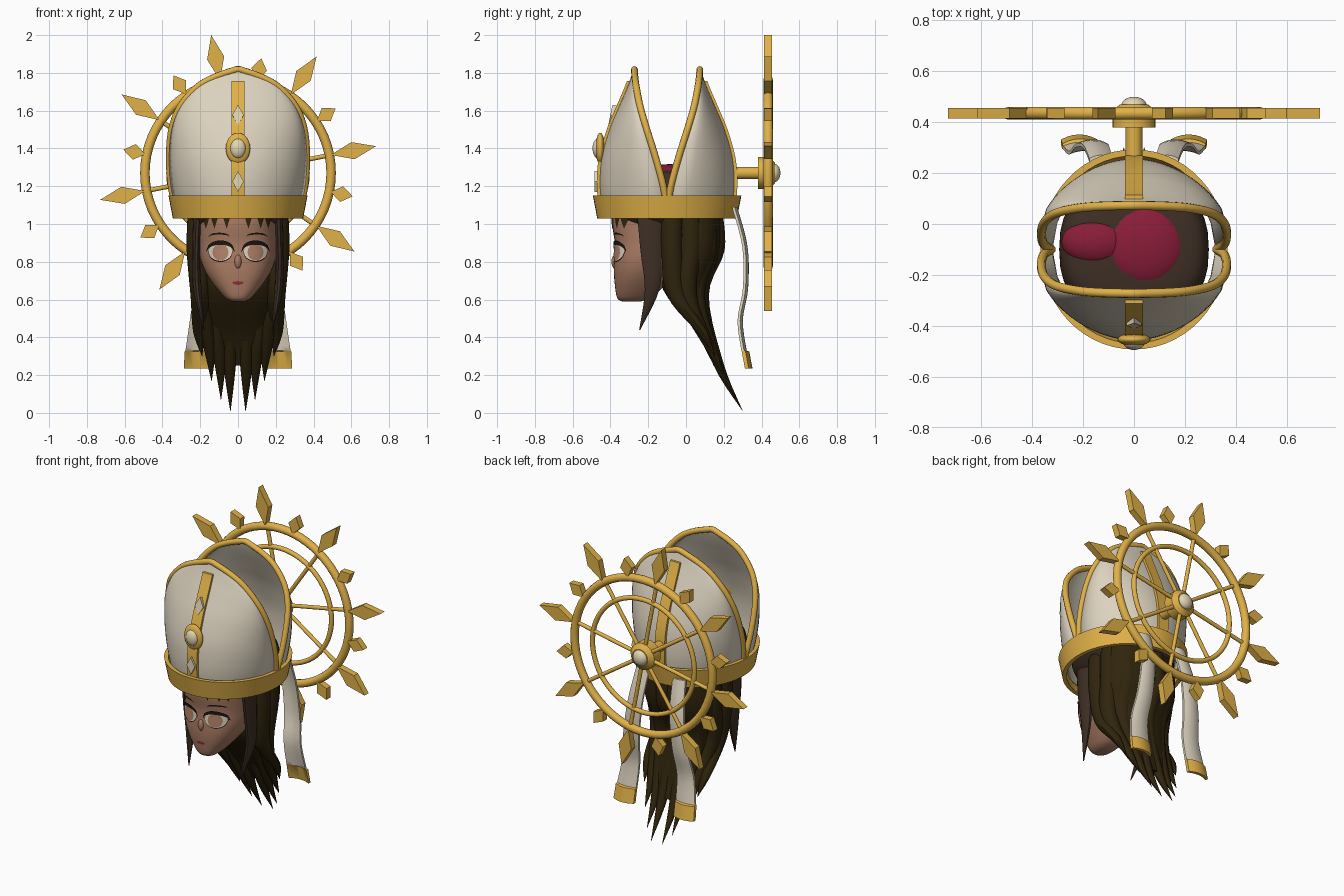
import bpy, bmesh
from math import sin, cos, pi, radians
from mathutils import Matrix

cube = bpy.data.objects.get("Cube")
if cube:
    bpy.data.objects.remove(cube)


def material(name, r, g, b):
    m = bpy.data.materials.new(name)
    m.use_nodes = True
    m.diffuse_color = (r, g, b, 1)
    m.node_tree.nodes["Principled BSDF"].inputs["Base Color"].default_value = (r, g, b, 1)
    return m


GOLD = material("gold", .75, .44, .065)
CREAM = material("cream", .72, .65, .52)
STONE = material("pale stone", .76, .68, .47)
HAIR = material("dark hair", .029, .018, .004)
LOCK = material("brown hair", .048, .028, .018)
SKIN = material("skin", .40, .20, .125)
LASH = material("lash", .012, .008, .006)
IRIS = material("iris", .44, .22, .14)
LIP = material("lip", .3, .03, .04)
MAROON = material("maroon", .25, .012, .04)


def finish(name, bm, mats, loc=(0, 0, 0), rot=(0, 0, 0), smooth=40):
    bmesh.ops.remove_doubles(bm, verts=bm.verts, dist=.0004)
    bmesh.ops.recalc_face_normals(bm, faces=bm.faces)
    me = bpy.data.meshes.new(name)
    bm.to_mesh(me)
    bm.free()
    ob = bpy.data.objects.new(name, me)
    bpy.context.collection.objects.link(ob)
    for m in mats:
        me.materials.append(m)
    ob.location, ob.rotation_euler = loc, rot
    if smooth:
        bpy.ops.object.select_all(action='DESELECT')
        ob.select_set(True)
        bpy.context.view_layer.objects.active = ob
        bpy.ops.object.shade_smooth_by_angle(angle=radians(smooth))
    return ob


def dense(keys, steps=5):
    """Smooth curve through tuples of any length."""
    out = []
    for i in range(len(keys) - 1):
        a, b = keys[max(i - 1, 0)], keys[i]
        c, d = keys[i + 1], keys[min(i + 2, len(keys) - 1)]
        for k in range(steps):
            t = k / steps
            out.append(tuple(q + .5 * t * (r - p + t * (2*p - 5*q + 4*r - s + t * (3*q - p - 3*r + s)))
                             for p, q, r, s in zip(a, b, c, d)))
    return out + [keys[-1]]


def oval(n, p=2):
    def f(v):
        return abs(v) ** (2 / p) * (1 if v > 0 else -1)
    return [(f(cos(2 * pi * k / n)), f(sin(2 * pi * k / n))) for k in range(n)]


BOX = [(-1, -1), (1, -1), (1, 1), (-1, 1)]
ACROSS = [k / 3 - 1 for k in range(7)]
CURVED = [(u, 1 - 2 * u * u) for u in ACROSS] + [(u, 3 - 2 * u * u) for u in reversed(ACROSS)]


def loft(name, stations, section, mats, ring=False, rule=None, smooth=40):
    """Skin sections placed at (x, y, z, half width, half depth)."""
    bm = bmesh.new()
    rows = [[bm.verts.new((x + u * rx, y + v * ry, z)) for u, v in section]
            for x, y, z, rx, ry in stations]
    n = len(section)
    for a, b in zip(rows, rows[1:] + rows[:1] if ring else rows[1:]):
        for k in range(n):
            bm.faces.new((a[k], a[(k + 1) % n], b[(k + 1) % n], b[k]))
    if not ring:
        bm.faces.new(rows[0])
        bm.faces.new(rows[-1])
    if rule:
        for f in bm.faces:
            f.material_index = rule(f.calc_center_median())
    return finish(name, bm, mats, smooth=smooth)


def ball(name, loc, size, mat):
    bm = bmesh.new()
    bmesh.ops.create_uvsphere(bm, u_segments=24, v_segments=14, radius=1)
    bmesh.ops.scale(bm, vec=size, verts=bm.verts)
    return finish(name, bm, [mat], loc)


def rod(name, loc, rot, radius, start, end, mat, end_radius=None):
    bm = bmesh.new()
    bmesh.ops.create_cone(bm, cap_ends=True, segments=24, radius1=radius, radius2=end_radius or radius,
                          depth=end - start, matrix=Matrix.Translation((0, 0, (start + end) / 2)))
    return finish(name, bm, [mat], loc, rot)


def kite(name, low, wide, high, half, depth, mat, loc, rot):
    bm = bmesh.new()
    outline = [(0, low), (half, wide), (0, high), (-half, wide)]
    face = bm.faces.new([bm.verts.new((x, -depth / 2, z)) for x, z in outline])
    new = bmesh.ops.extrude_face_region(bm, geom=[face])["geom"]
    bmesh.ops.translate(bm, vec=(0, depth, 0), verts=[v for v in new if isinstance(v, bmesh.types.BMVert)])
    return finish(name, bm, [mat], loc, rot, smooth=0)


def tube(name, points, radius, mat):
    cu = bpy.data.curves.new(name, 'CURVE')
    cu.dimensions, cu.bevel_depth, cu.bevel_resolution = '3D', radius, 3
    sp = cu.splines.new('POLY')
    sp.points.add(len(points) - 1)
    for p, co in zip(sp.points, points):
        p.co = (*co, 1)
    cu.materials.append(mat)
    bpy.context.collection.objects.link(bpy.data.objects.new(name, cu))


# Head
face = dense([(0, -.29, .59, .035, .05), (0, -.275, .61, .07, .09), (0, -.24, .68, .13, .137),
              (0, -.2, .75, .175, .182), (0, -.165, .82, .2, .215), (0, -.135, .9, .207, .242),
              (0, -.115, 1, .21, .275), (0, -.11, 1.1, .21, .27)])
loft("head", face, oval(40, 2.5), [SKIN], smooth=60)
ball("nose", (0, -.37, .8), (.02, .025, .04), SKIN)


def face_y(x, z):
    a, b = next((p for p in zip(face, face[1:]) if p[1][2] >= z), face[-2:])
    t = (z - a[2]) / (b[2] - a[2])
    y, w, d = (a[i] + t * (b[i] - a[i]) for i in (1, 3, 4))
    return y - d * max(0, 1 - abs(x / w) ** 2.5) ** .4


def decal(name, cx, half, low, high, mat, lift):
    """Thin painted patch on the face between two curves of u in -1..1."""
    bm = bmesh.new()
    cols = []
    for i in range(17):
        u = i / 8 - 1
        x, lo, hi = cx + u * half, low(u), high(u)
        heights = [lo + (hi - lo) * j / 6 for j in range(7)]
        cols.append([bm.verts.new((x, face_y(x, z) - lift, z)) for z in heights])
    for a, b in zip(cols, cols[1:]):
        for j in range(6):
            bm.faces.new((a[j], b[j], b[j + 1], a[j + 1]))
    finish(name, bm, [mat], smooth=60)


def arc(u):
    return max(0, 1 - u * u) ** .5


# Face details
for side, s in (("left", 1), ("right", -1)):
    e = s * .093
    decal(side + "_eye_rim", e, .066, lambda u: .855 - .056 * arc(u), lambda u: .86, LASH, .003)
    decal(side + "_eye_white", e, .064, lambda u: .856 - .051 * arc(u), lambda u: .856 + .04 * arc(u), CREAM, .005)
    decal(side + "_iris", e, .043, lambda u: .85 - .043 * arc(u), lambda u: .85 + .043 * arc(u), IRIS, .007)
    decal(side + "_lash", e, .074, lambda u: .85 + .04 * arc(u), lambda u: .86 + .053 * arc(u), LASH, .009)
    decal(side + "_brow", s * .1, .055, lambda u: .932 + .012 * arc(u), lambda u: .934 + .02 * arc(u), LASH, .004)
    ball(side + "_ear", (s * .205, -.17, .85), (.018, .04, .06), SKIN)
decal("mouth", 0, .03, lambda u: .69 - .012 * arc(u), lambda u: .69 + .007 * arc(u), LIP, .004)
for cx in (-.17, -.125, -.06, .055, .12, .16):
    decal("fringe_tip", cx, .025, lambda u: 1.055 - .08 * (1 - abs(u)), lambda u: 1.06, HAIR, .006)

# Hair
loft("scalp_hair", dense([(0, -.1, 1, .22, .25), (0, -.1, 1.08, .285, .27), (0, -.1, 1.2, .29, .26),
                          (0, -.1, 1.27, .25, .21), (0, -.1, 1.29, .1, .1)]), oval(32, 2.5), [LOCK])
ball("cap_lining", (.04, -.085, 1.25), (.165, .165, .067), MAROON)
ball("cap_lining_side", (-.15, -.07, 1.25), (.135, .09, .06), MAROON)
loft("back_hair_core", dense([(0, .02, 1.06, .235, .165), (0, .02, .85, .245, .16), (0, 0, .65, .2, .12),
                              (0, .105, .42, .14, .045), (0, .18, .25, .08, .012)]), oval(28, 2.5), [HAIR])
for i, tip_z in enumerate((.01, .07, .17, .3)):
    for s in (1, -1):
        a = radians(80 - 30 * i)
        x, y, tip_x = s * .215 * cos(a), sin(a), s * (.04 + .05 * i)
        low_z = tip_z + .4 * (.62 - tip_z)
        loft("back_strand", dense([(x, -.04 + .18 * y, 1.06, .055, .06), (x, -.04 + .19 * y, .86, .06, .06),
                                   (x * .95, -.03 + .1 * y, .62, .05, .055),
                                   (tip_x * 1.08, .3 - .5 * low_z, low_z, .032, .03),
                                   (tip_x, .305 - .5 * tip_z, tip_z, .001, .001)]), oval(10), [HAIR])
for s in (1, -1):
    loft("side_lock", dense([(s * .212, -.195, 1.06, .025, .068), (s * .22, -.185, .85, .022, .058),
                             (s * .215, -.18, .65, .022, .04), (s * .18, -.245, .44, .002, .003)]),
         oval(10), [LOCK])

# Crown band
MID = -.1
loft("crown_band", [(0, MID, 1.03, .345, .37), (0, MID, 1.15, .368, .393), (0, MID, 1.15, .343, .368),
                    (0, MID, 1.03, .32, .345)], oval(56), [GOLD], ring=True)

# Two tall crown shells: height, half width, rim offset, crest offset
shell = dense([(1.07, .325, .0, .338), (1.2, .354, .02, .352), (1.35, .364, .06, .342), (1.5, .352, .107, .3),
               (1.62, .307, .142, .25), (1.72, .222, .162, .207), (1.775, .13, .17, .187),
               (1.818, .01, .173, .175)])
for part, d in (("front", -1), ("back", 1)):
    bm = bmesh.new()
    bend = [(arc(k / 16 - 1) ** 1.1, 1 if k < 16 else -1) for k in range(33)]
    rows = [[bm.verts.new((w * side * max(0, 1 - v ** 1.9) ** (1 / 1.9), MID + d * (rim + (crest - rim) * v), z))
             for v, side in bend] for z, w, rim, crest in shell]
    for a, b in zip(rows, rows[1:]):
        for k in range(32):
            bm.faces.new((a[k], a[k + 1], b[k + 1], b[k]))
    ob = finish(part + "_shell", bm, [CREAM], smooth=60)
    solid = ob.modifiers.new("thickness", 'SOLIDIFY')
    solid.thickness, solid.offset = .01, 0
    edge = [(w, MID + d * rim, z) for z, w, rim, crest in shell]
    tube(part + "_rim", edge + [(-x, y, z) for x, y, z in reversed(edge)], .018, GOLD)
    loft(part + "_strip", [(0, MID + d * (crest + .01), z, .035, .01)
                           for z, w, rim, crest in shell if 1.1 < z < 1.765], BOX, [GOLD])

# Front ornaments
ball("medallion", (0, -.454, 1.4), (.065, .025, .083), GOLD)
ball("medallion_stone", (0, -.465, 1.4), (.042, .03, .053), STONE)
kite("upper_gem", -.055, 0, .055, .03, .025, STONE, (0, -.388, 1.575), (-.2, 0, 0))
kite("lower_gem", -.055, 0, .055, .03, .025, STONE, (0, -.472, 1.225), (0, 0, 0))

# Hanging ribbons with gold ends
for s in (1, -1):
    loft("ribbon", dense([(s * .13, .25, 1.09, .045, .007), (s * .15, .305, .88, .05, .007),
                          (s * .175, .308, .66, .055, .007), (s * .195, .28, .49, .06, .007),
                          (s * .21, .3, .33, .068, .007)]) + [(s * .212, .305, .325, .07, .01),
                          (s * .215, .322, .235, .072, .01)],
         CURVED, [CREAM, GOLD], rule=lambda c: int(c.z < .332))

# Wheel behind the crown
HUB = (0, .435, 1.27)
for name, major, minor in (("outer_ring", .493, .025), ("inner_ring", .365, .015)):
    bpy.ops.mesh.primitive_torus_add(location=HUB, rotation=(pi / 2, 0, 0), major_segments=64,
                                     minor_segments=12, major_radius=major, minor_radius=minor)
    ring = bpy.context.object
    ring.name = name
    ring.data.materials.append(GOLD)
    bpy.ops.object.shade_smooth_by_angle(angle=radians(60))
back = (-pi / 2, 0, 0)
rod("axle", HUB, back, .033, -.2, 0, GOLD)
rod("hub", HUB, back, .085, -.055, .01, GOLD)
rod("hub_taper", HUB, back, .085, .01, .035, GOLD, .055)
ball("hub_stone", (0, .465, 1.27), (.05, .035, .05), STONE)
for i in range(8):
    turn = (0, radians(79 - 45 * i), 0)
    between = (0, radians(56.5 - 45 * i), 0)
    rod("spoke", HUB, turn, .012, 0, .49, GOLD)
    kite("long_ray", .5, .62, .744, .046, .042, GOLD, HUB, turn)
    kite("short_ray", .5, .56, .62, .042, .042, GOLD, HUB, between)
